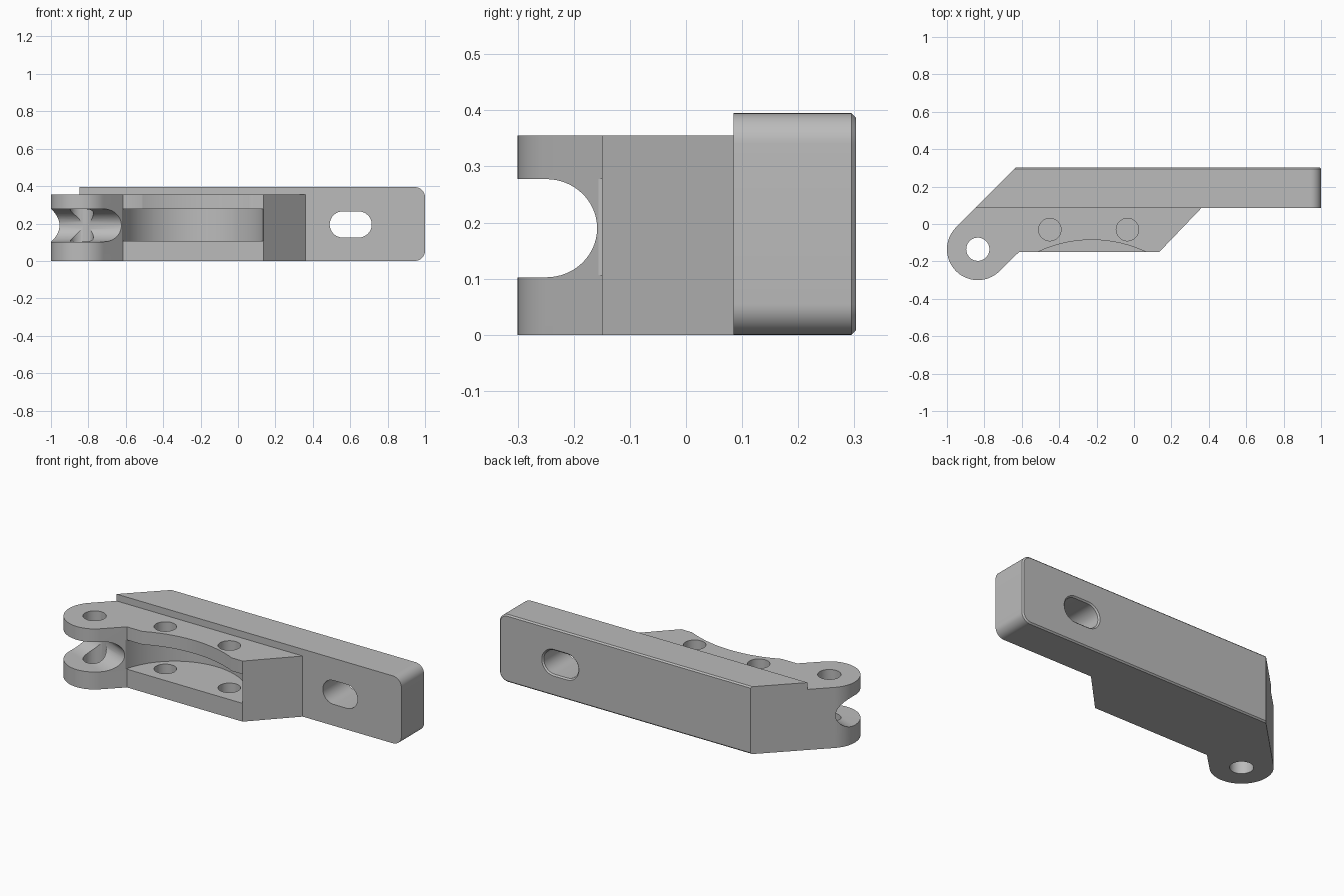
import bpy, bmesh
from math import sin, cos, pi, radians
from mathutils import Vector

cube = bpy.data.objects.get("Cube")
if cube:
    bpy.data.objects.remove(cube, do_unlink=True)

grey = bpy.data.materials.new("machined_grey")
grey.use_nodes = True
COLOUR = (0.5, 0.5, 0.5, 1)
grey.diffuse_color = COLOUR
grey.node_tree.nodes["Principled BSDF"].inputs["Base Color"].default_value = COLOUR

BODY_TOP, BAR_TOP, FRONT, STEP, BACK = 0.355, 0.395, -0.15, 0.085, 0.303
LUG = (-0.835, -0.135)
MID = 0.19


def arc(cx, cy, r, start, end, n=24):
    angles = [radians(start + (end - start) * i / n) for i in range(n + 1)]
    return [(cx + r * cos(a), cy + r * sin(a)) for a in angles]


def circle(cx, cy, r, n=48):
    return arc(cx, cy, r, 0, 360, n)[:-1]


def loft(name, loops):
    """Closed solid skinned through matching loops of 3D points."""
    bm = bmesh.new()
    rings = [[bm.verts.new(p) for p in loop] for loop in loops]
    for a, b in zip(rings, rings[1:]):
        for i in range(len(a)):
            j = (i + 1) % len(a)
            bm.faces.new((a[i], a[j], b[j], b[i]))
    bm.faces.new(rings[0])
    bm.faces.new(rings[-1])
    bmesh.ops.recalc_face_normals(bm, faces=bm.faces)
    mesh = bpy.data.meshes.new(name)
    bm.to_mesh(mesh)
    bm.free()
    mesh.materials.append(grey)
    obj = bpy.data.objects.new(name, mesh)
    bpy.context.collection.objects.link(obj)
    return obj


def upright(name, outline, z0, z1):
    return loft(name, [[(x, y, z) for x, y in outline] for z in (z0, z1)])


def cut(obj, cutter):
    cutter.hide_render = True
    mod = obj.modifiers.new("cut", "BOOLEAN")
    mod.operation, mod.solver, mod.object = "DIFFERENCE", "EXACT", cutter
    bpy.ops.object.select_all(action="DESELECT")
    bpy.context.view_layer.objects.active = obj
    obj.select_set(True)
    bpy.ops.object.modifier_apply(modifier="cut")


# Body: rounded lug running at 45 degrees into a flat block
outline = arc(*LUG, 0.165, 135, 315, 40)
outline += [(-0.615, FRONT), (0.135, FRONT), (0.36, STEP), (-0.848, STEP)]
body = upright("body", outline, 0, BODY_TOP)


# Bar: rounded end corners, chamfered back edge
def bar_loop(y, inset):
    r = 0.055 - inset
    x, z0, z1 = 1 - inset - r, inset + r, BAR_TOP - inset - r
    pts = [(-1.0, inset)] + arc(x, z0, r, -90, 0, 10)
    pts += arc(x, z1, r, 0, 90, 10) + [(-1.0, BAR_TOP - inset)]
    return [(px, y, pz) for px, pz in pts]


bar = loft("bar", [bar_loop(STEP, 0), bar_loop(BACK - 0.008, 0), bar_loop(BACK, 0.008)])


# Oblong slot through the bar, chamfered at the back
def slot_loop(y, r):
    pts = arc(0.645, 0.195, r, -90, 90, 16) + arc(0.56, 0.195, r, 90, 270, 16)
    return [(x, y, z) for x, z in pts]


slot = loft("slot_cutter", [slot_loop(0, 0.07), slot_loop(BACK - 0.008, 0.07),
                            slot_loop(BACK + 0.01, 0.088)])

# Slanted left end of the bar
slant = upright("slant_cutter", [(-0.948, -0.015), (-0.53, 0.403), (-1.3, 0.403), (-1.3, -0.015)], -0.1, 0.6)

# Round-bottomed groove across the lug
n = Vector((0.383, 0.924, 0))
d = Vector((0.924, -0.383, 0))
section = [(-0.504 + 0.119 * c, MID + 0.0875 * s) for c, s in arc(0, 0, 1, -90, 90, 32)]
section += [(-0.9, MID + 0.0875), (-0.9, MID - 0.0875)]
groove = loft("groove_cutter", [[n * u + d * (t - 0.72) + Vector((0, 0, z)) for u, z in section]
                                for t in (-0.5, 0.4)])

# Disc pocket in the front face, and the shallow arc through the top plate
pocket = upright("pocket_cutter", circle(-0.2425, -0.24, 0.388, 96), 0.107, 0.278)
scoop = upright("scoop_cutter", circle(-0.225, -0.762, 0.677, 160), 0.2, 0.5)

# Pin hole and two blind bolt holes
pin = upright("pin_cutter", circle(*LUG, 0.062), -0.1, 0.5)
bolts = [upright("bolt_cutter", circle(x, -0.03, 0.06), 0.04, 0.5) for x in (-0.45, -0.035)]

for cutter in (groove, pocket, scoop, pin, *bolts):
    cut(body, cutter)
for cutter in (slant, slot, pocket):
    cut(bar, cutter)
for cutter in (groove, pocket, scoop, pin, slant, slot, *bolts):
    bpy.data.objects.remove(cutter, do_unlink=True)

# Smooth curves, sharp machined edges
for obj in (body, bar):
    bpy.ops.object.select_all(action="DESELECT")
    bpy.context.view_layer.objects.active = obj
    obj.select_set(True)
    bpy.ops.object.shade_smooth_by_angle(angle=radians(30))
